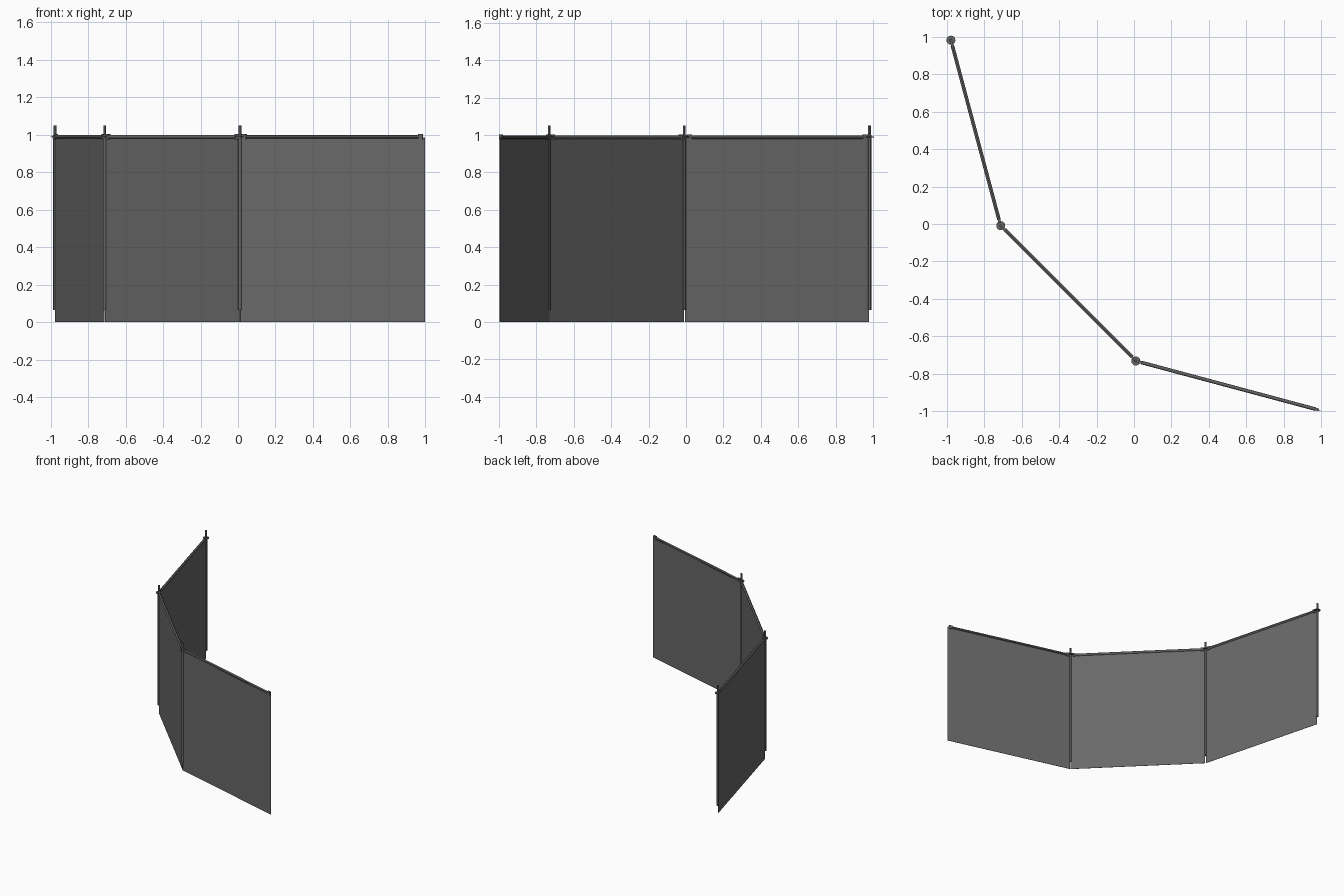
import bpy
from math import cos, sin, pi
from mathutils import Vector, Matrix

cube = bpy.data.objects.get("Cube")
if cube:
    bpy.data.objects.remove(cube)


def material(name, value):
    mat = bpy.data.materials.new(name)
    mat.use_nodes = True
    colour = (value, value, value, 1)
    mat.diffuse_color = colour
    mat.node_tree.nodes["Principled BSDF"].inputs["Base Color"].default_value = colour
    return mat


panel_grey = material("panel grey", 0.14)
steel_grey = material("steel grey", 0.13)


def finish(name, mat):
    obj = bpy.context.object
    obj.name = name
    obj.data.materials.append(mat)
    return obj


def tube(name, start, end, radius, sides=12):
    start, end = Vector(start), Vector(end)
    axis = end - start
    bpy.ops.mesh.primitive_cylinder_add(
        vertices=sides, radius=radius, depth=axis.length, location=(start + end) / 2,
        rotation=axis.to_track_quat("Z", "Y").to_euler())
    finish(name, steel_grey)
    bpy.ops.object.shade_smooth_by_angle()


def block(name, centre, size, angle, mat):
    bpy.ops.mesh.primitive_cube_add(size=1, location=centre, rotation=(0, 0, angle))
    obj = finish(name, mat)
    obj.data.transform(Matrix.Diagonal((*size, 1)))


# Corner positions of the folded wall
bays = [((-0.977, 0.981), -75), ((-0.711, -0.009), -45), ((0.010, -0.731), -15)]
length = 1.022
rail_z = 0.989

for i, ((x, y), degrees) in enumerate(bays, 1):
    angle = degrees * pi / 180
    along = Vector((cos(angle), sin(angle), 0))
    base = Vector((x, y, 0))

    # Post with a thinner spigot on top
    tube(f"post_{i}", (x, y, 0.065), (x, y, 1.0), 0.0095)
    tube(f"post_spigot_{i}", (x, y, 1.0), (x, y, 1.05), 0.0075)

    # Connector disc with a collar
    tube(f"connector_disc_{i}", (x, y, rail_z - 0.002), (x, y, rail_z + 0.002), 0.024, 16)
    tube(f"connector_collar_{i}", (x, y, rail_z - 0.008), (x, y, rail_z + 0.008), 0.0115)

    # Top rail with a coupling head at both ends
    up = Vector((0, 0, rail_z))
    tube(f"top_rail_{i}", base + along * 0.03 + up, base + along * (length - 0.03) + up, 0.0095)
    for end, distance in (("start", 0.024), ("end", length - 0.024)):
        block(f"rail_head_{end}_{i}", base + along * distance + up,
              (0.026, 0.014, 0.028), angle, steel_grey)

    # Thin infill panel hanging to the ground
    block(f"panel_{i}", base + along * (length / 2 + 0.002) + Vector((0, 0, 0.493)),
          (length - 0.004, 0.002, 0.986), angle, panel_grey)
